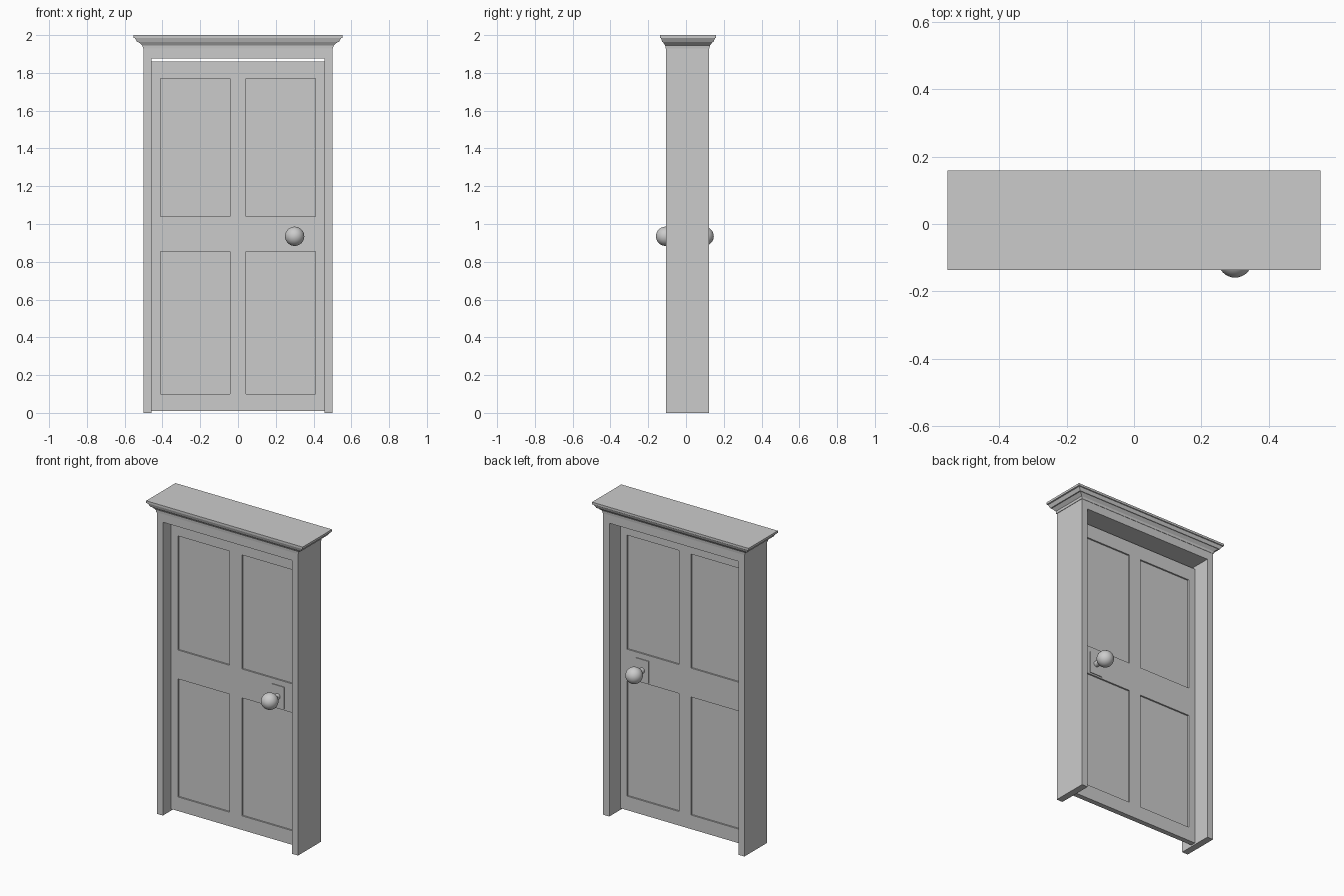
import bpy, bmesh, math
from mathutils import Matrix

if "Cube" in bpy.data.objects:
    bpy.data.objects.remove(bpy.data.objects["Cube"])

FRONT, BACK = -0.107, 0.123          # frame depth
DOOR_F, DOOR_B = -0.023, 0.010       # door faces
KX, KZ = 0.30, 0.935                 # knob position


def finish(name, bm):
    bmesh.ops.recalc_face_normals(bm, faces=bm.faces[:])
    me = bpy.data.meshes.new(name)
    bm.to_mesh(me)
    bm.free()
    ob = bpy.data.objects.new(name, me)
    bpy.context.collection.objects.link(ob)
    return ob


def box(name, x0, x1, y0, y1, z0, z1):
    bm = bmesh.new()
    m = Matrix.Translation(((x0 + x1) / 2, (y0 + y1) / 2, (z0 + z1) / 2))
    bmesh.ops.create_cube(bm, size=1, matrix=m @ Matrix.Diagonal((x1 - x0, y1 - y0, z1 - z0, 1)))
    return finish(name, bm)


# Frame: one outline (two jambs and a header) extruded through its depth
outline = [(-0.5, 0), (-0.457, 0), (-0.457, 1.877), (0.457, 1.877),
           (0.457, 0), (0.5, 0), (0.5, 1.94), (-0.5, 1.94)]
bm = bmesh.new()
face = bm.faces.new([bm.verts.new((x, FRONT, z)) for x, z in outline])
ext = bmesh.ops.extrude_face_region(bm, geom=[face])
bmesh.ops.translate(bm, vec=(0, BACK - FRONT, 0),
                    verts=[v for v in ext["geom"] if isinstance(v, bmesh.types.BMVert)])
finish("door_frame", bm)

# Crown moulding: stacked rectangles, (share of overhang, height)
profile = [(0.06, 1.93), (0.10, 1.945), (0.50, 1.963), (0.62, 1.963),
           (0.86, 1.984), (1.0, 1.986), (1.0, 2.0)]
bm = bmesh.new()
rings = []
for t, z in profile:
    hx, y0, y1 = 0.5 + 0.054 * t, FRONT - 0.03 * t, BACK + 0.036 * t
    rings.append([bm.verts.new((x, y, z)) for x, y in
                  ((-hx, y0), (hx, y0), (hx, y1), (-hx, y1))])
for a, b in zip(rings, rings[1:]):
    for i in range(4):
        j = (i + 1) % 4
        bm.faces.new((a[i], a[j], b[j], b[i]))
bm.faces.new(rings[0])
bm.faces.new(rings[-1])
finish("crown_moulding", bm)

# Door: grid on each side, panel cells pushed in, rim joined
xs = [-0.457, -0.41, -0.043, 0.043, 0.41, 0.457]
zs = [0.01, 0.10, 0.855, 1.04, 1.77, 1.86]
bm = bmesh.new()
panels = []
sides = []
for y, inward in ((DOOR_F, 1), (DOOR_B, -1)):
    g = [[bm.verts.new((x, y, z)) for z in zs] for x in xs]
    for i in range(5):
        for j in range(5):
            f = bm.faces.new((g[i][j], g[i + 1][j], g[i + 1][j + 1], g[i][j + 1]))
            if i in (1, 3) and j in (1, 3):
                panels.append((f, inward))
    rim = ([g[i][0] for i in range(5)] + [g[5][j] for j in range(5)]
           + [g[i][5] for i in range(5, 0, -1)] + [g[0][j] for j in range(5, 0, -1)])
    sides.append(rim)
a, b = sides
for i in range(len(a)):
    j = (i + 1) % len(a)
    bm.faces.new((a[i], a[j], b[j], b[i]))
for f, inward in panels:
    new = bmesh.ops.extrude_discrete_faces(bm, faces=[f])["faces"][0]
    bmesh.ops.translate(bm, verts=new.verts[:], vec=(0, 0.01 * inward, 0))
finish("panelled_door", bm)

# Plate, stem and round knob on each side
for side, face_y, knob_y, out in (("front", DOOR_F, -0.108, -1), ("back", DOOR_B, 0.096, 1)):
    ys = sorted((face_y - 0.003 * out, face_y + 0.005 * out))
    box(side + "_knob_plate", KX - 0.046, KX + 0.046, ys[0], ys[1], 0.865, 1.005)
    bm = bmesh.new()
    bmesh.ops.create_cone(bm, cap_ends=True, segments=24, radius1=0.018, radius2=0.018,
                          depth=abs(knob_y - face_y),
                          matrix=Matrix.Translation((KX, (knob_y + face_y) / 2, KZ))
                          @ Matrix.Rotation(math.pi / 2, 4, 'X'))
    stem = finish(side + "_knob_stem", bm)
    bm = bmesh.new()
    bmesh.ops.create_uvsphere(bm, u_segments=32, v_segments=16, radius=0.051,
                              matrix=Matrix.Translation((KX, knob_y, KZ))
                              @ Matrix.Rotation(math.pi / 2, 4, 'X'))
    knob = finish(side + "_knob", bm)
    for ob in (stem, knob):
        bpy.ops.object.select_all(action='DESELECT')
        ob.select_set(True)
        bpy.context.view_layer.objects.active = ob
        bpy.ops.object.shade_smooth_by_angle(angle=math.radians(40))
